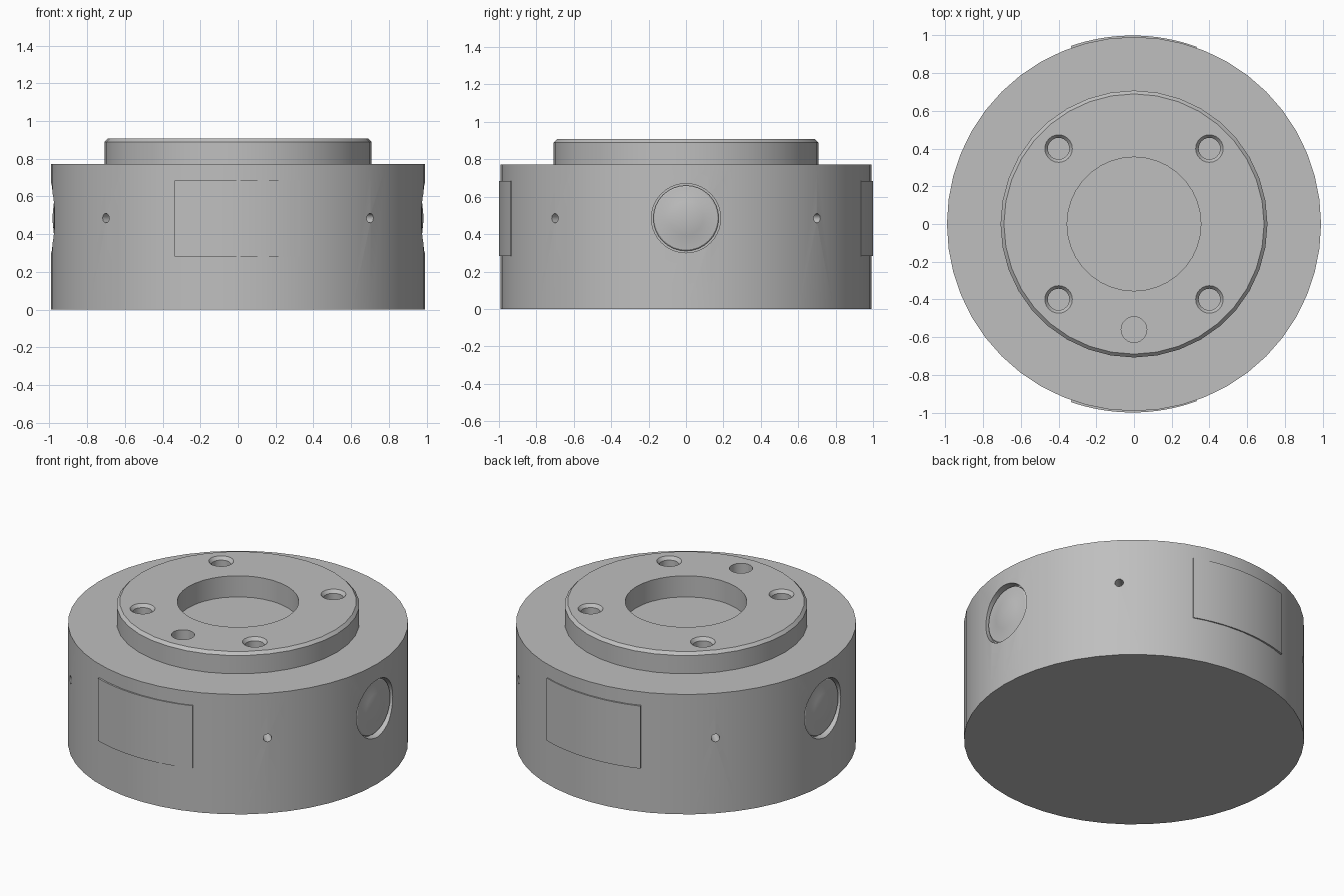
import bpy, bmesh
from math import pi, radians, sin, cos, asin
from mathutils import Matrix, Vector

cube = bpy.data.objects.get("Cube")
if cube:
    bpy.data.objects.remove(cube, do_unlink=True)

grey = bpy.data.materials.new("satin grey")
grey.use_nodes = True
GREY = (0.52, 0.52, 0.52, 1)
grey.diffuse_color = GREY
grey.node_tree.nodes["Principled BSDF"].inputs["Base Color"].default_value = GREY

BODY_R, BODY_TOP, TOP, MID = 0.992, 0.772, 0.908, 0.485


def finish(name, bm):
    bmesh.ops.remove_doubles(bm, verts=bm.verts, dist=1e-5)
    bmesh.ops.recalc_face_normals(bm, faces=bm.faces)
    mesh = bpy.data.meshes.new(name)
    bm.to_mesh(mesh)
    bm.free()
    mesh.materials.append(grey)
    obj = bpy.data.objects.new(name, mesh)
    bpy.context.collection.objects.link(obj)
    return obj


def lathe(name, profile, segments, matrix=Matrix()):
    """Spin (radius, height) points around the local z axis."""
    bm = bmesh.new()
    verts = [bm.verts.new((r, 0, z)) for r, z in profile]
    edges = [bm.edges.new(pair) for pair in zip(verts, verts[1:])]
    bmesh.ops.spin(bm, geom=verts + edges, cent=(0, 0, 0), axis=(0, 0, 1),
                   angle=2 * pi, steps=segments, use_duplicate=False)
    bm.transform(matrix)
    return finish(name, bm)


def rod(name, radius, low, high, segments, matrix=Matrix()):
    return lathe(name, [(0, low), (radius, low), (radius, high), (0, high)],
                 segments, matrix)


def cut(target, cutters):
    """Subtract the cutters for good, then discard them."""
    bpy.context.view_layer.objects.active = target
    for cutter in cutters:
        mod = target.modifiers.new("cut", 'BOOLEAN')
        mod.operation, mod.solver, mod.object = 'DIFFERENCE', 'EXACT', cutter
        bpy.ops.object.modifier_apply(modifier=mod.name)
        bpy.data.objects.remove(cutter, do_unlink=True)


def outward(angle):
    """Local z points out from the body's axis at mid height."""
    return (Matrix.Translation((0, 0, MID)) @ Matrix.Rotation(angle, 4, 'Z')
            @ Matrix.Rotation(pi / 2, 4, 'Y'))


# Main drum, with button recesses and diagonal screw holes
body = rod("body", BODY_R, 0, BODY_TOP, 48)
recesses = [rod("recess_cutter", 0.185, 0.945, 1.1, 40, outward(a)) for a in (0, pi)]
screws = [rod("screw_cutter", 0.025, 0.88, 1.1, 16, outward(radians(a)))
          for a in (45, 135, 225, 315)]
cut(body, recesses + screws)

# Raised ring with a chamfered rim and an open bore
collar = lathe("collar", [(0.355, BODY_TOP), (0.708, BODY_TOP), (0.708, TOP - 0.018),
                          (0.69, TOP), (0.355, TOP), (0.355, BODY_TOP)], 36)
holes = [lathe("bolt_cutter", [(0, 0.7), (0.057, 0.7), (0.057, TOP - 0.02),
                               (0.073, TOP), (0.073, 1), (0, 1)], 24,
               Matrix.Translation((x, y, 0)))
         for x in (-0.4, 0.4) for y in (-0.4, 0.4)]
holes.append(rod("pin_cutter", 0.068, 0.7, 1, 24, Matrix.Translation((0, -0.56, 0))))
cut(collar, holes)
parts = [body, collar]

# Shallow domed buttons seated in the side recesses
for name, angle in (("left_button", 0), ("right_button", pi)):
    parts.append(lathe(name, [(0, 0.93), (0.175, 0.93), (0.175, 0.96), (0.168, 0.966),
                              (0.1, 0.973), (0.09, 0.976), (0, 0.985)],
                       32, outward(angle)))


# Curved label plates, fading nearly flush towards +x
def label_plate(name, side):
    bm = bmesh.new()
    steps, half = 16, asin(0.335)
    previous = None
    for i in range(steps + 1):
        t = i / steps
        a = half * (2 * t - 1)
        outer = 1.002 - 0.005 * t
        section = [bm.verts.new((r * sin(a), side * r * cos(a), z))
                   for r, z in ((0.98, 0.282), (outer, 0.282),
                                (outer, 0.685), (0.98, 0.685))]
        if previous:
            for j in range(4):
                k = (j + 1) % 4
                bm.faces.new((previous[j], previous[k], section[k], section[j]))
        if i in (0, steps):
            bm.faces.new(section)
        previous = section
    return finish(name, bm)


parts += [label_plate("front_label_plate", -1), label_plate("back_label_plate", 1)]

# Smooth the round walls and keep the rims crisp
bpy.ops.object.select_all(action='DESELECT')
for part in parts:
    part.select_set(True)
bpy.context.view_layer.objects.active = body
bpy.ops.object.shade_smooth_by_angle(angle=radians(30))
